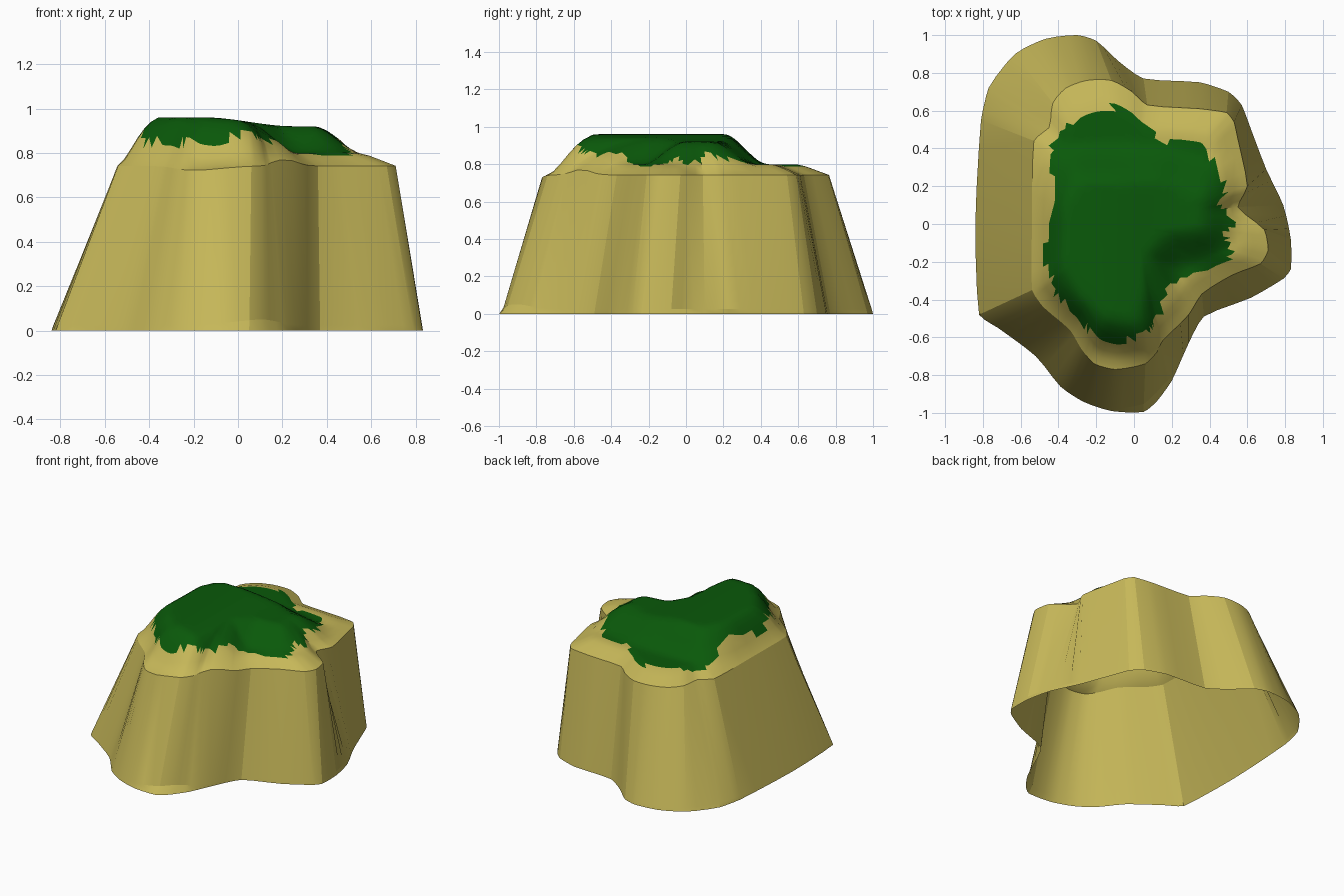
import bpy, math, random
from mathutils import Vector

if "Cube" in bpy.data.objects:
    bpy.data.objects.remove(bpy.data.objects["Cube"])

random.seed(4)

# Paired outlines, clockwise from the back: foot of the cliff and its upper rim
FOOT = [(-.3, 1), (-.2, .97), (-.08, .86), (.05, .77), (.35, .75), (.5, .7), (.57, .63), (.62, .5),
        (.7, .29), (.79, .1), (.83, -.08), (.83, -.24), (.79, -.29), (.62, -.39), (.37, -.49),
        (.29, -.63), (.2, -.83), (.12, -.94), (.05, -.995), (-.12, -.99), (-.27, -.94), (-.39, -.86),
        (-.52, -.7), (-.72, -.55), (-.82, -.48), (-.84, 0), (-.81, .55), (-.77, .72), (-.63, .9), (-.47, .98)]
RIM = [(-.25, .76), (-.12, .76), (-.01, .7), (.07, .63), (.35, .61), (.49, .59), (.53, .54), (.55, .45),
       (.6, .2), (.55, .09), (.69, -.03), (.71, -.14), (.67, -.21), (.52, -.27), (.36, -.37),
       (.29, -.48), (.15, -.62), (.12, -.68), (.06, -.74), (-.1, -.77), (-.21, -.74), (-.28, -.66),
       (-.34, -.56), (-.48, -.44), (-.54, -.35), (-.54, 0), (-.53, .44), (-.45, .51), (-.43, .64), (-.36, .72)]
# High plateau and the grass edge, seen from above
PLATEAU = [(-.35, -.22), (-.26, -.38), (-.14, -.48), (.0, -.5), (.03, -.36), (.04, -.16), (.16, -.02),
           (.33, .0), (.34, .14), (.12, .2), (-.28, .2), (-.34, .12)]
GRASS = [(-.08, .63), (-.25, .58), (-.37, .51), (-.44, .41), (-.45, .3), (-.4, .16), (-.48, -.12), (-.46, -.2),
         (-.41, -.38), (-.3, -.5), (-.16, -.63), (-.08, -.63), (.07, -.57), (.15, -.45), (.17, -.32),
         (.28, -.28), (.53, -.17), (.48, -.05), (.53, 0), (.46, .12), (.48, .2), (.39, .38), (.33, .45),
         (.15, .44), (.06, .54)]
SUB, RINGS = 3, 18
CENTRE = Vector((.0, .02))


def smooth_loop(points):
    """Closed curve through the points, SUB samples per span."""
    p = [Vector(q) for q in points]
    n, out = len(p), []
    for i in range(n):
        a, b, c, d = p[i - 1], p[i], p[(i + 1) % n], p[(i + 2) % n]
        k = min(.5, .5 * (c - b).length / max((b - a).length, (d - c).length, .001))
        m0, m1 = (c - a) * k * .8, (d - b) * k * .8
        for j in range(SUB):
            t = j / SUB
            out.append(b * (2*t**3 - 3*t*t + 1) + m0 * (t**3 - 2*t*t + t)
                       + c * (3*t*t - 2*t**3) + m1 * (t**3 - t*t))
    return out


def inside(q, poly):
    hit = False
    for i, (x1, y1) in enumerate(poly):
        x0, y0 = poly[i - 1]
        if (y0 > q[1]) != (y1 > q[1]) and q[0] < x0 + (q[1] - y0) * (x1 - x0) / (y1 - y0):
            hit = not hit
    return hit


def distance(q, poly):
    if inside(q, poly):
        return 0
    best = 9
    for i in range(len(poly)):
        a, b = Vector(poly[i - 1]), Vector(poly[i])
        ab = b - a
        t = max(0, min(1, (q - a).dot(ab) / ab.dot(ab)))
        best = min(best, (q - a - ab * t).length)
    return best


def step(t):
    t = max(0, min(1, t))
    return t * t * (3 - 2 * t)


def rim_height(q):
    bump = math.exp(-((q.x - .2)**2 + (q.y + .55)**2) / .01)
    return .742 + .03 * bump - .02 * math.exp(-((q.x + .2)**2 + (q.y + .75)**2) / .03)


def top_height(q, s, low, reach):
    shelf = low + .055 * min(1, (1 - s) / .2)
    summit = .96 - .04 * step((q.x + .15) / .4)
    return shelf + (summit - shelf) * step(1 - distance(q, PLATEAU) / reach)


def make(name, verts, faces, colour, angle):
    mesh = bpy.data.meshes.new(name)
    used = sorted({i for f in faces for i in f})
    index = {v: i for i, v in enumerate(used)}
    mesh.from_pydata([verts[i] for i in used], [], [[index[i] for i in f] for f in faces])
    mat = bpy.data.materials.new(name + "_colour")
    mat.diffuse_color = colour
    mat.use_nodes = True
    mat.node_tree.nodes["Principled BSDF"].inputs["Base Color"].default_value = mat.diffuse_color
    mesh.materials.append(mat)
    ob = bpy.data.objects.new(name, mesh)
    bpy.context.collection.objects.link(ob)
    bpy.ops.object.select_all(action='DESELECT')
    ob.select_set(True)
    bpy.context.view_layer.objects.active = ob
    bpy.ops.object.shade_smooth_by_angle(angle=math.radians(angle))


EARTH, GREEN = (.57, .48, .1, 1), (.003, .1, .003, 1)
foot, rim = smooth_loop(FOOT), smooth_loop(RIM)
n = len(rim)


def band(a, b, i):
    j = (i + 1) % n
    return [a * n + i, b * n + i, b * n + j, a * n + j]


# Cliff wall: foot, a small sloping toe at the front, then straight up to the rim (open below)
wall = [(p.x, p.y, 0) for p in foot]
for p, r in zip(foot, rim):
    toe = math.exp(-((p.x - .1)**2 + (p.y + .95)**2) / .03)
    q = p + (r - p) * (.03 + .16 * toe)
    wall.append((q.x, q.y, .025 + .025 * toe))
wall += [(p.x, p.y, rim_height(p)) for p in rim]
make("cliff_wall", wall, [band(a, a + 1, i) for a in (0, 1) for i in range(n)], EARTH, 14)

# Top surface: rings shrinking from the rim to the centre, always starting at the rim height
reach = [min(.24, distance(p, PLATEAU)) for p in rim]
top = []
for k in range(RINGS):
    s = 1 - k / RINGS
    for p, d in zip(rim, reach):
        q = CENTRE + (p - CENTRE) * s
        top.append((q.x, q.y, top_height(q, s, rim_height(p), d)))
top.append((CENTRE.x, CENTRE.y, top_height(CENTRE, 0, .74, .24)))
faces = []
for k in range(RINGS - 1):
    for i in range(n):
        a, b, c, d = band(k, k + 1, i)
        faces += [[a, b, c], [a, c, d]]
faces += [[(RINGS - 1) * n + i, len(top) - 1, (RINGS - 1) * n + (i + 1) % n] for i in range(n)]

# Split the top into bare earth and grass
earth, grass = [], []
for f in faces:
    mid = sum((Vector(top[i][:2]) for i in f), Vector((0, 0))) / 3
    jitter = Vector((random.uniform(-.008, .008), random.uniform(-.008, .008)))
    (grass if inside(mid + jitter, GRASS) else earth).append(f)
make("cliff_top", top, earth, EARTH, 40)
make("grass_cover", top, grass, GREEN, 40)
